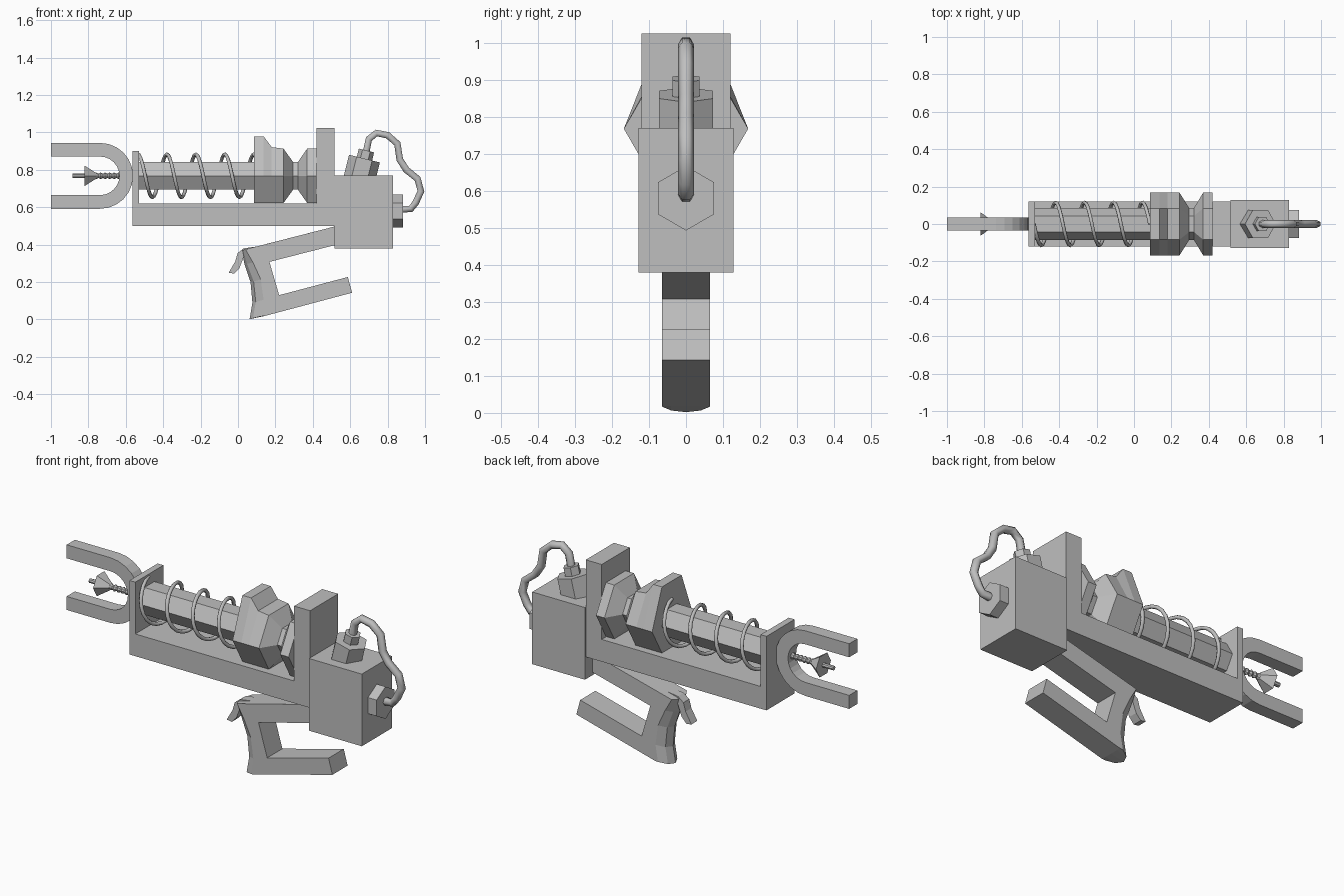
import bpy
import bmesh
from math import sin, cos, pi, radians, tau

cube = bpy.data.objects.get("Cube")
if cube:
    bpy.data.objects.remove(cube)

GREY = (0.52, 0.52, 0.52, 1)
metal = bpy.data.materials.new("plain grey")
metal.use_nodes = True
metal.diffuse_color = GREY
metal.node_tree.nodes["Principled BSDF"].inputs["Base Color"].default_value = GREY

AXIS = 0.768  # height of the barrel line


def add(name, mesh):
    ob = bpy.data.objects.new(name, mesh)
    bpy.context.collection.objects.link(ob)
    mesh.materials.clear()
    mesh.materials.append(metal)
    return ob


def loft(name, rings):
    """Skin a list of equal-length point rings and cap both ends."""
    bm = bmesh.new()
    vr = [[bm.verts.new(p) for p in ring] for ring in rings]
    n = len(vr[0])
    for a, b in zip(vr, vr[1:]):
        for i in range(n):
            j = (i + 1) % n
            bm.faces.new((a[i], a[j], b[j], b[i]))
    bm.faces.new(vr[0])
    bm.faces.new(vr[-1][::-1])
    bmesh.ops.recalc_face_normals(bm, faces=bm.faces)
    mesh = bpy.data.meshes.new(name)
    bm.to_mesh(mesh)
    bm.free()
    return add(name, mesh)


def box(name, x0, x1, z0, z1, half):
    outline = [(x0, z0), (x1, z0), (x1, z1), (x0, z1)]
    return plate(name, outline, half)


def plate(name, outline, half):
    return loft(name, [[(x, y, z) for x, z in outline] for y in (-half, half)])


def turned(name, profile, sides=6, z=AXIS, phase=0.0):
    """Prismatic part along x; profile holds (x, radius, optional lift of upper corners)."""
    rings = []
    for x, r, *lift in profile:
        ring = []
        for k in range(sides):
            a = phase + tau * k / sides
            up = lift[0] if lift and sin(a) > 0.5 else 0
            ring.append((x, r * cos(a), z + r * sin(a) + up))
        rings.append(ring)
    return loft(name, rings)


def tube(name, points, radius, res):
    cu = bpy.data.curves.new(name + " path", "CURVE")
    cu.dimensions = "3D"
    cu.bevel_depth = radius
    cu.bevel_resolution = res
    cu.use_fill_caps = True
    sp = cu.splines.new("POLY")
    sp.points.add(len(points) - 1)
    for p, co in zip(sp.points, points):
        p.co = (*co, 1)
    tmp = bpy.data.objects.new("tmp", cu)
    bpy.context.collection.objects.link(tmp)
    bpy.context.view_layer.update()
    deps = bpy.context.evaluated_depsgraph_get()
    mesh = bpy.data.meshes.new_from_object(tmp.evaluated_get(deps))
    bpy.data.objects.remove(tmp)
    ob = add(name, mesh)
    for f in mesh.polygons:
        f.use_smooth = len(f.vertices) == 4
    return ob


# Frame: tray, end plates and rear block
box("tray", -0.565, 0.515, 0.5, 0.62, 0.12)
box("front_plate", -0.565, -0.53, 0.62, 0.9, 0.12)
box("rear_plate", 0.42, 0.515, 0.62, 1.025, 0.12)
box("rear_block", 0.515, 0.83, 0.38, 0.77, 0.128)

# Hexagonal barrel and waisted collar
turned("barrel", [(-0.53, 0.085), (0.1, 0.085)])
turned("collar", [(0.085, 0.168, 0.066), (0.137, 0.168, 0.066), (0.18, 0.168, 0.008),
                  (0.243, 0.168), (0.295, 0.085), (0.32, 0.085),
                  (0.37, 0.168), (0.42, 0.168)])

# Coil spring around the barrel
TURNS, STEPS = 4, 20
coil = []
for i in range(TURNS * STEPS + 1):
    t = tau * i / STEPS
    coil.append((-0.535 + 0.155 * i / STEPS, -0.115 * sin(t), AXIS + 0.115 * cos(t)))
tube("spring", coil, 0.01, 1)

# Two-pronged fork
def arc(r, sign):
    return [(-0.737 + r * cos(a), AXIS + r * sin(a))
            for a in (sign * (-pi / 2 + pi * k / 12) for k in range(13))]


outer, inner = arc(0.176, 1), arc(0.103, -1)
fork = [(-1, outer[0][1])] + outer + [(-1, outer[-1][1]), (-1, inner[0][1])]
fork += inner + [(-1, inner[-1][1])]
plate("fork", fork, 0.035)

# Firing pin with cone and ribbed stem
turned("pin_tip", [(-0.885, 0.012), (-0.82, 0.012)], 8)
turned("pin_cone", [(-0.822, 0.064), (-0.745, 0.008)])
turned("pin_stem", [(-0.77 + 0.012 * k, 0.018 if k % 2 else 0.011) for k in range(13)], 8)

# Side nut and tilted top nuts, joined by the hose
turned("side_nut", [(0.83, 0.087), (0.882, 0.087)], z=0.58, phase=pi / 6)
for name, low, high, r in (("top_nut", -0.17, 0, 0.085), ("hose_nut", -0.01, 0.045, 0.042)):
    nut = turned(name, [(low, r), (high, r)], z=0, phase=pi / 6)
    nut.rotation_euler.y = radians(-76)
    nut.location = (0.676, 0, 0.86)

hose = [(0.87, 0.588), (0.925, 0.592), (0.95, 0.625), (0.978, 0.685), (0.96, 0.752),
        (0.9, 0.8), (0.865, 0.855), (0.852, 0.94), (0.8, 0.985), (0.74, 0.997),
        (0.7, 0.965), (0.684, 0.89)]
tube("hose", [(x, 0, z) for x, z in hose], 0.021, 1)

# Grip: bar, rounded hand section and lower bar; third value is the edge rounding
grip = [(0.516, 0.497, 0), (0.02, 0.37, 0.02), (0.035, 0.294, 0.045), (0.067, 0.2, 0.055),
        (0.077, 0.09, 0.06), (0.062, 0.002, 0.06), (0.14, 0.018, 0), (0.61, 0.143, 0),
        (0.587, 0.227, 0), (0.22, 0.13, 0), (0.168, 0.308, 0), (0.516, 0.397, 0)]
stations = [(-0.065, 1), (-0.04, 0.3), (0, 0), (0.04, 0.3), (0.065, 1)]
loft("grip", [[(x + d * f, y, z + d * f * 0.25) for x, z, d in grip] for y, f in stations])

# Curved trigger
trigger = [(0.1, 0.39), (0.03, 0.38), (-0.002, 0.355), (-0.015, 0.31), (-0.05, 0.25),
           (-0.02, 0.245), (0.008, 0.275), (0.025, 0.32), (0.04, 0.36), (0.1, 0.375)]
plate("trigger", trigger, 0.025)
